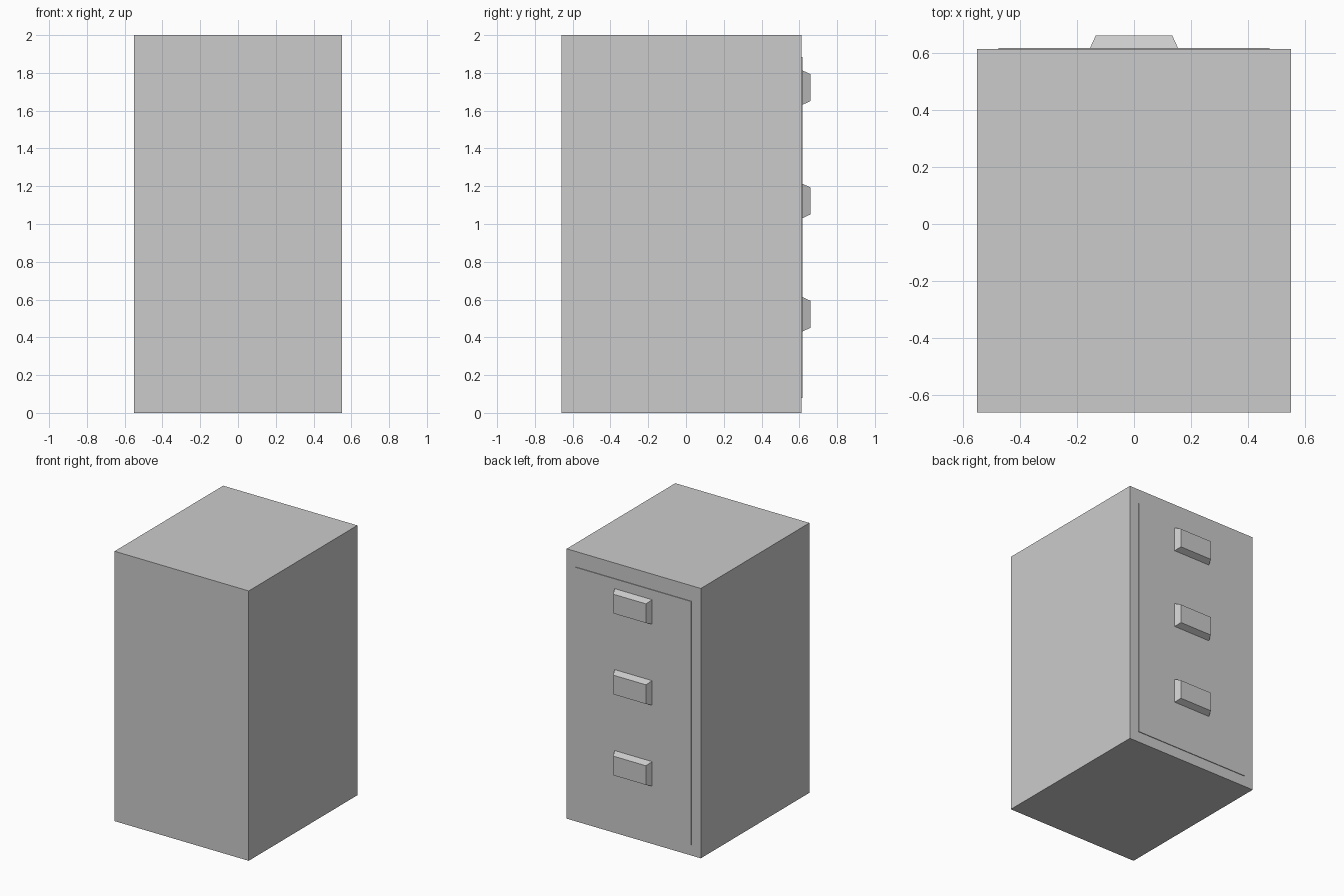
import bpy
import bmesh

if "Cube" in bpy.data.objects:
    bpy.data.objects.remove(bpy.data.objects["Cube"], do_unlink=True)

# Single painted-metal grey
grey = bpy.data.materials.new("cabinet grey")
grey.use_nodes = True
colour = (0.6, 0.6, 0.6, 1)
grey.diffuse_color = colour
grey.node_tree.nodes["Principled BSDF"].inputs["Base Color"].default_value = colour

BODY_BACK, BODY_FACE, PANEL_FACE, HANDLE_FACE = -0.66, 0.612, 0.617, 0.66


def block(name, half_width, y0, y1, z0, z1, taper=0.0):
    """Box from y0 to y1 whose +y end is narrowed by taper on every side."""
    bm = bmesh.new()
    bmesh.ops.create_cube(bm, size=2)
    mid, half = (z0 + z1) / 2, (z1 - z0) / 2
    for v in bm.verts:
        outer = v.co.y > 0
        inset = taper if outer else 0
        v.co = (v.co.x * (half_width - inset),
                y1 if outer else y0,
                mid + v.co.z * (half - inset))
    mesh = bpy.data.meshes.new(name)
    bm.to_mesh(mesh)
    bm.free()
    mesh.materials.append(grey)
    obj = bpy.data.objects.new(name, mesh)
    bpy.context.collection.objects.link(obj)
    return obj


# Cabinet shell and the thin raised drawer panel
block("cabinet_body", 0.55, BODY_BACK, BODY_FACE, 0, 2)
block("drawer_panel", 0.475, BODY_FACE - 0.01, PANEL_FACE, 0.08, 1.885)

# Three tapered drawer handles
for i, level in enumerate(("lower", "middle", "upper")):
    z = 0.522 + 0.6 * i
    block(level + "_handle", 0.156, BODY_FACE, HANDLE_FACE, z - 0.093, z + 0.093, 0.022)
